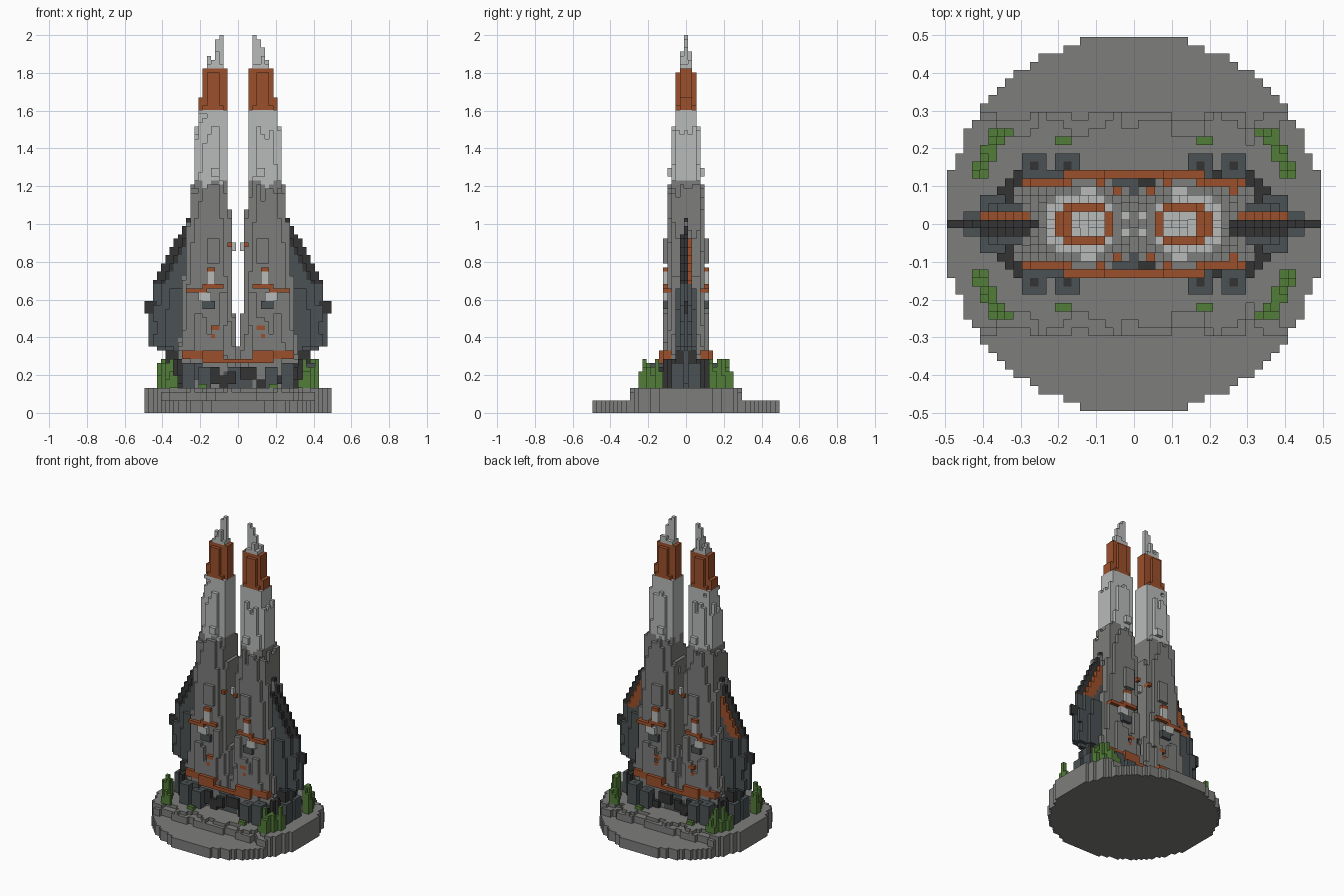
import bpy
import bmesh
import math
import random
from mathutils import Vector

cube = bpy.data.objects.get("Cube")
if cube:
    bpy.data.objects.remove(cube, do_unlink=True)

random.seed(7)
V = 2 / 91          # edge length of one block
BASE_TOP = 6        # first block layer above the terrace


# Materials
def material(name, rgb):
    mat = bpy.data.materials.new(name)
    mat.use_nodes = True
    color = (*rgb, 1)
    mat.diffuse_color = color
    mat.node_tree.nodes["Principled BSDF"].inputs["Base Color"].default_value = color
    return mat


PALETTE = [
    material("stone grey", (.205, .205, .2)),
    material("light grey", (.48, .5, .49)),
    material("rust orange", (.33, .08, .024)),
    material("dark slate", (.07, .083, .088)),
    material("charcoal", (.033, .034, .034)),
    material("leaf green", (.085, .2, .04)),
]
GREY, LIGHT, ORANGE, SLATE, BLACK, GREEN = range(len(PALETTE))
SIDES = [Vector(axis) * s for axis in ((1, 0, 0), (0, 1, 0), (0, 0, 1)) for s in (1, -1)]


# Turns a dictionary of filled blocks into a mesh of outer faces only
def build(name, cells):
    bm = bmesh.new()
    corners = {}

    def corner(p):
        key = tuple(round(2 * c) for c in p)
        if key not in corners:
            corners[key] = bm.verts.new((p.x * V, p.y * V, (p.z + .5) * V))
        return corners[key]

    for cell, mat in cells.items():
        centre = Vector(cell)
        for n in SIDES:
            if tuple(int(c) for c in centre + n) in cells:
                continue
            u = Vector((n.y, n.z, n.x)) / 2
            w = n.cross(u)
            mid = centre + n / 2
            face = bm.faces.new([corner(mid + a * u + b * w)
                                 for a, b in ((1, 1), (-1, 1), (-1, -1), (1, -1))])
            face.material_index = mat
    mesh = bpy.data.meshes.new(name)
    bm.to_mesh(mesh)
    bm.free()
    for mat in PALETTE:
        mesh.materials.append(mat)
    obj = bpy.data.objects.new(name, mesh)
    bpy.context.collection.objects.link(obj)
    return obj


# Linear interpolation along rows sorted by falling height
def sample(rows, z):
    z = min(max(z, rows[-1][0]), rows[0][0])
    for hi, lo in zip(rows, rows[1:]):
        if z >= lo[0]:
            t = (z - lo[0]) / (hi[0] - lo[0])
            return [b + (a - b) * t for a, b in zip(hi[1:], lo[1:])]


# Block box, repeated front and back on one side of the model
def box(cells, side, mat, i0, i1, j0, j1, k0, k1):
    for i in range(i0, i1 + 1):
        for j in range(j0, j1 + 1):
            for k in range(k0, k1 + 1):
                cells[side * i, j, k] = mat
                cells[side * i, -j, k] = mat


# Round stone base with a raised, ragged terrace across the middle
base = {}
for i in range(-22, 23):
    for j in range(-22, 23):
        if i * i + j * j > 521:
            continue
        wobble = round(1.2 * math.sin(abs(i) * .75) + .5 * math.sin(i * 2.1))
        height = 3
        if abs(j) <= 13 + min(wobble, 0):
            height = 5
        if abs(j) <= 11 + wobble:
            height = BASE_TOP
        for k in range(height):
            base[i, j, k] = GREY
build("stone_base", base)

# Tower outline: height, inner x, outer x, half depth
TOWER = [
    (2, .08, .105, .01), (1.95, .08, .125, .025), (1.84, .08, .17, .04),
    (1.82, .07, .19, .05), (1.62, .065, .2, .055), (1.6, .055, .215, .07),
    (1.25, .06, .235, .08), (1.2, .055, .245, .095), (1.05, .05, .26, .105),
    (.8, .04, .28, .11), (.55, .03, .3, .115), (.37, .02, .31, .12),
    (.35, 0, .31, .125), (.13, 0, .3, .12),
]
# Fin outline: height, outer edge
FIN = [(1.03, .25), (.95, .3), (.85, .355), (.75, .4), (.7, .43), (.59, .435),
       (.55, .455), (.36, .455), (.32, .38), (.13, .36)]

# Surface details in block units, per colour
DETAILS = {
    GREY: [(9, 10, 5, 5, 14, 23), (4, 5, 5, 5, 14, 20), (3, 4, 5, 5, 21, 28),
           (10, 11, 4, 4, 30, 38), (5, 7, 5, 5, 36, 41), (11, 11, 0, 2, 45, 48),
           (2, 2, 0, 2, 47, 48), (7, 8, 4, 4, 50, 53), (9, 10, 0, 3, 54, 55)],
    LIGHT: [(6, 7, 5, 5, 31, 34), (7, 9, 5, 5, 27, 28), (8, 10, 0, 2, 58, 59),
            (5, 6, 4, 4, 57, 58), (10, 10, 0, 1, 63, 64), (1, 2, 1, 1, 39, 40)],
    ORANGE: [(4, 8, 5, 5, 30, 30), (8, 12, 4, 5, 29, 29), (6, 7, 5, 5, 34, 34),
             (0, 4, 6, 6, 12, 12), (4, 8, 5, 6, 12, 14), (9, 13, 4, 5, 13, 14),
             (5, 6, 5, 5, 20, 20), (6, 6, 5, 5, 18, 18), (2, 2, 3, 4, 40, 40)],
    SLATE: [(6, 8, 5, 5, 25, 26)],
}


def tower_colour(z):
    if 1.61 < z < 1.82:
        return ORANGE
    return LIGHT if z > 1.22 else GREY


def make_tower(name, side):
    cells = {}
    for i in range(15):
        for j in range(-6, 7):
            # each column ends at its own height, giving vertical ribs
            rib = 0 if (i, j) == (4, 0) else random.choice((0, 0, .02, .04, .07))
            for k in range(BASE_TOP, 91):
                z = (k + .5) * V
                shift = rib if z < 1.58 or z > 1.84 else 0
                inner, outer, depth = sample(TOWER, z + shift)
                x = i * V
                if not inner - .3 * V <= x <= outer:
                    continue
                off = abs(2 * x - inner - outer) / (outer - inner)
                depth *= 1 - .45 * max(0, off - .45)
                if abs(j) * V <= depth - .3 * V:
                    cells[side * i, j, k] = tower_colour(z + rib / 3 if z < 1.5 else z)
    for mat, boxes in DETAILS.items():
        for spec in boxes:
            box(cells, side, mat, *spec)
    build(name, cells)


def make_fin(name, side):
    cells = {}
    for k in range(BASE_TOP, 47):
        z = (k + .5) * V
        edge = round(sample(FIN, z)[0] / V)
        for i in range(10, edge + 1):
            from_edge = edge - i
            thick = 0 if from_edge < 2 else 1
            if z < .65 and from_edge > 3:
                thick = 2
            for j in range(-thick, thick + 1):
                upper = z > .69
                mat = BLACK if upper and from_edge < 3 else SLATE
                if upper and z < .94 and j == 1 and from_edge < 5:
                    mat = ORANGE
                cells[side * i, j, k] = mat
    # small pods and lugs along the outer edge
    box(cells, side, BLACK, 20, 22, 0, 0, 24, 26)
    box(cells, side, SLATE, 18, 20, 0, 1, 22, 25)
    box(cells, side, SLATE, 19, 20, 0, 1, 16, 18)
    box(cells, side, BLACK, 14, 17, 1, 2, 11, 14)
    build(name, cells)


# Dark footing with round boosters and broken blocks around the rim
def make_footing(name, side):
    cells = {}
    box(cells, side, SLATE, 0, 13, 0, 5, BASE_TOP, 10)
    box(cells, side, BLACK, 13, 16, 0, 2, BASE_TOP, 10)
    for cx, cy, r, top, mat in ((12, 7, 1.9, 11, SLATE), (8, 7, 1.9, 10, SLATE),
                                (15, 4, 1.3, 12, BLACK), (17, 2, 1.5, 11, SLATE)):
        for i in range(cx - 2, cx + 3):
            for j in range(cy - 2, cy + 3):
                if math.hypot(i - cx, j - cy) <= r:
                    box(cells, side, mat, i, i, j, j, BASE_TOP, top)
                    if math.hypot(i - cx, j - cy) < 1:
                        box(cells, side, BLACK, i, i, j, j, top - 1, top)
    for i in range(1, 15, 2):
        mat = random.choice((BLACK, BLACK, SLATE))
        low = random.randint(BASE_TOP, 8)
        box(cells, side, mat, i, i + 1, 5, 6, low, low + random.randint(1, 3))
    build(name, cells)


# Clumps of upright leaves, front and back
def make_plants(name, side):
    cells = {}
    for step in range(7):
        j = 6 + step
        i = 19 - step // 2
        for di in (0, -1):
            for flip in (1, -1):
                top = random.randint(8, 12) if step < 5 else random.randint(7, 9)
                for k in range(BASE_TOP, top + 1):
                    cells[side * (i + di), flip * min(j, 11), k] = GREEN
    box(cells, side, GREEN, 8, 9, 10, 10, BASE_TOP, BASE_TOP)
    build(name, cells)


for label, side in (("left", 1), ("right", -1)):
    make_tower(label + "_tower", side)
    make_fin(label + "_fin", side)
    make_footing(label + "_footing", side)
    make_plants(label + "_plants", side)
